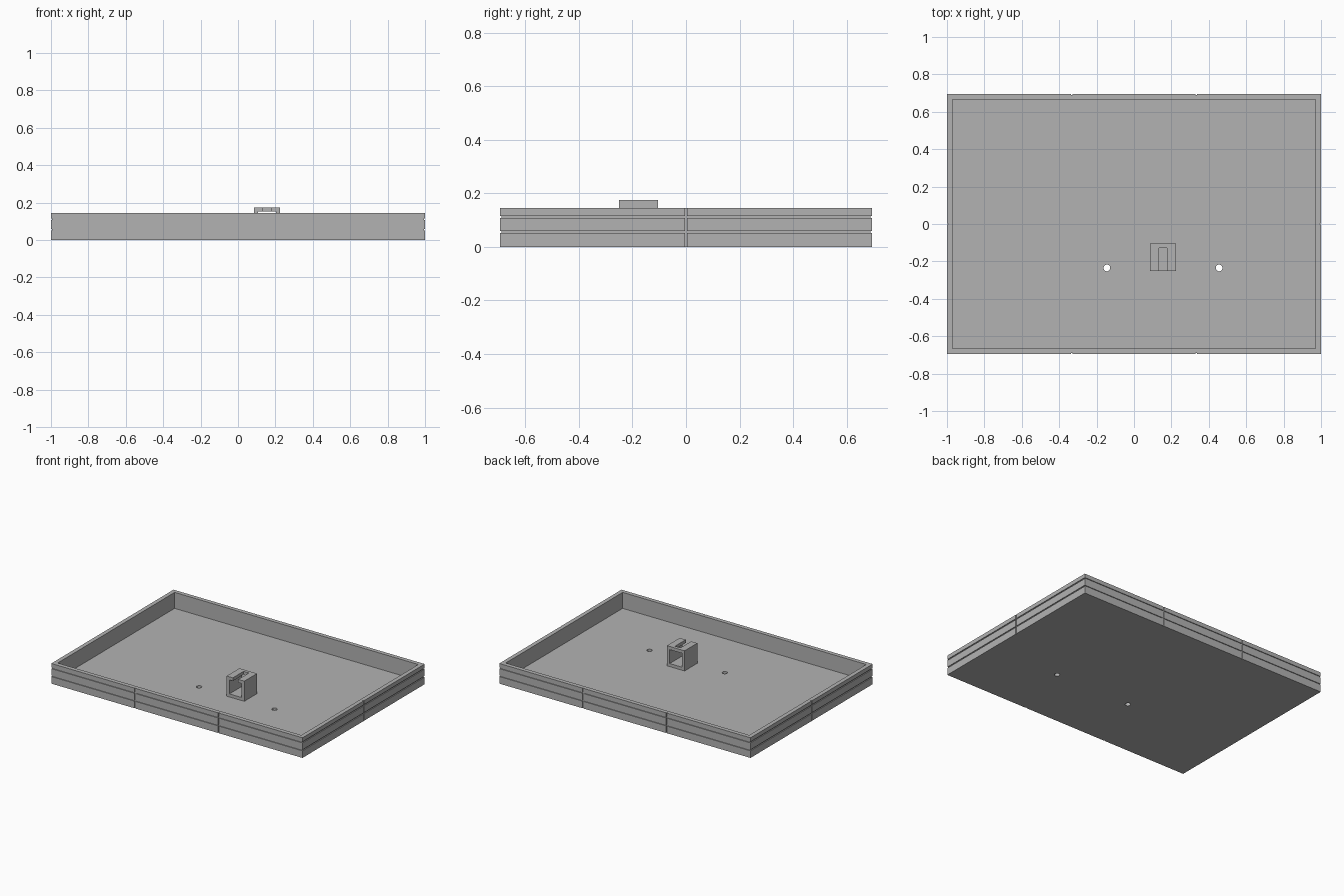
import bpy

if "Cube" in bpy.data.objects:
    bpy.data.objects.remove(bpy.data.objects["Cube"])

grey = bpy.data.materials.new("light grey")
grey.diffuse_color = (0.45, 0.45, 0.45, 1)
grey.use_nodes = True
grey.node_tree.nodes["Principled BSDF"].inputs["Base Color"].default_value = grey.diffuse_color


def box(name, x0, x1, y0, y1, z0, z1):
    bpy.ops.mesh.primitive_cube_add(size=1, location=((x0 + x1) / 2, (y0 + y1) / 2, (z0 + z1) / 2))
    ob = bpy.context.object
    ob.name = name
    ob.scale = (x1 - x0, y1 - y0, z1 - z0)
    bpy.ops.object.transform_apply(location=True, rotation=False, scale=True)
    return ob


def cut(target, cutter):
    """Subtract the cutter from the target, then remove the cutter."""
    mod = target.modifiers.new("cut", 'BOOLEAN')
    mod.operation = 'DIFFERENCE'
    mod.solver = 'EXACT'
    mod.object = cutter
    bpy.context.view_layer.objects.active = target
    bpy.ops.object.modifier_apply(modifier=mod.name)
    bpy.data.objects.remove(cutter)


HX, HY, H = 1.0, 0.695, 0.145      # half length, half width, height
WALL, FLOOR = 0.03, 0.03
DEPTH, HALF = 0.006, 0.004         # groove depth and half width

# Tray with an open top
tray = box("tray", -HX, HX, -HY, HY, 0, H)
cut(tray, box("cavity", -HX + WALL, HX - WALL, -HY + WALL, HY - WALL, FLOOR, H + 0.1))

# Two horizontal grooves around the outer walls
for z in (0.055, 0.112):
    ring = box("ring", -HX - 0.1, HX + 0.1, -HY - 0.1, HY + 0.1, z - HALF, z + HALF)
    cut(ring, box("core", -HX + DEPTH, HX - DEPTH, -HY + DEPTH, HY - DEPTH, z - 0.1, z + 0.1))
    cut(tray, ring)

# Vertical grooves: thirds on the long walls, middle of the short walls
for s in (-1, 1):
    for x in (-HX / 3, HX / 3):
        a, b = sorted((s * (HY - DEPTH), s * (HY + 0.05)))
        cut(tray, box("groove", x - HALF, x + HALF, a, b, -0.1, H + 0.1))
    a, b = sorted((s * (HX - DEPTH), s * (HX + 0.05)))
    cut(tray, box("groove", a, b, -HALF, HALF, -0.1, H + 0.1))

# Round holes through the floor
for x in (-0.145, 0.455):
    bpy.ops.mesh.primitive_cylinder_add(vertices=24, radius=0.018, depth=0.3, location=(x, -0.235, 0))
    cut(tray, bpy.context.object)

# Clip block with a square tunnel and a slot in its top
clip = box("clip_block", 0.085, 0.225, -0.25, -0.105, FLOOR, 0.175)
cut(clip, box("tunnel", 0.107, 0.203, -0.4, 0.1, 0.052, 0.152))
cut(clip, box("slot", 0.134, 0.177, -0.4, -0.128, 0.1, 0.3))

for ob in (tray, clip):
    ob.data.materials.clear()
    ob.data.materials.append(grey)
